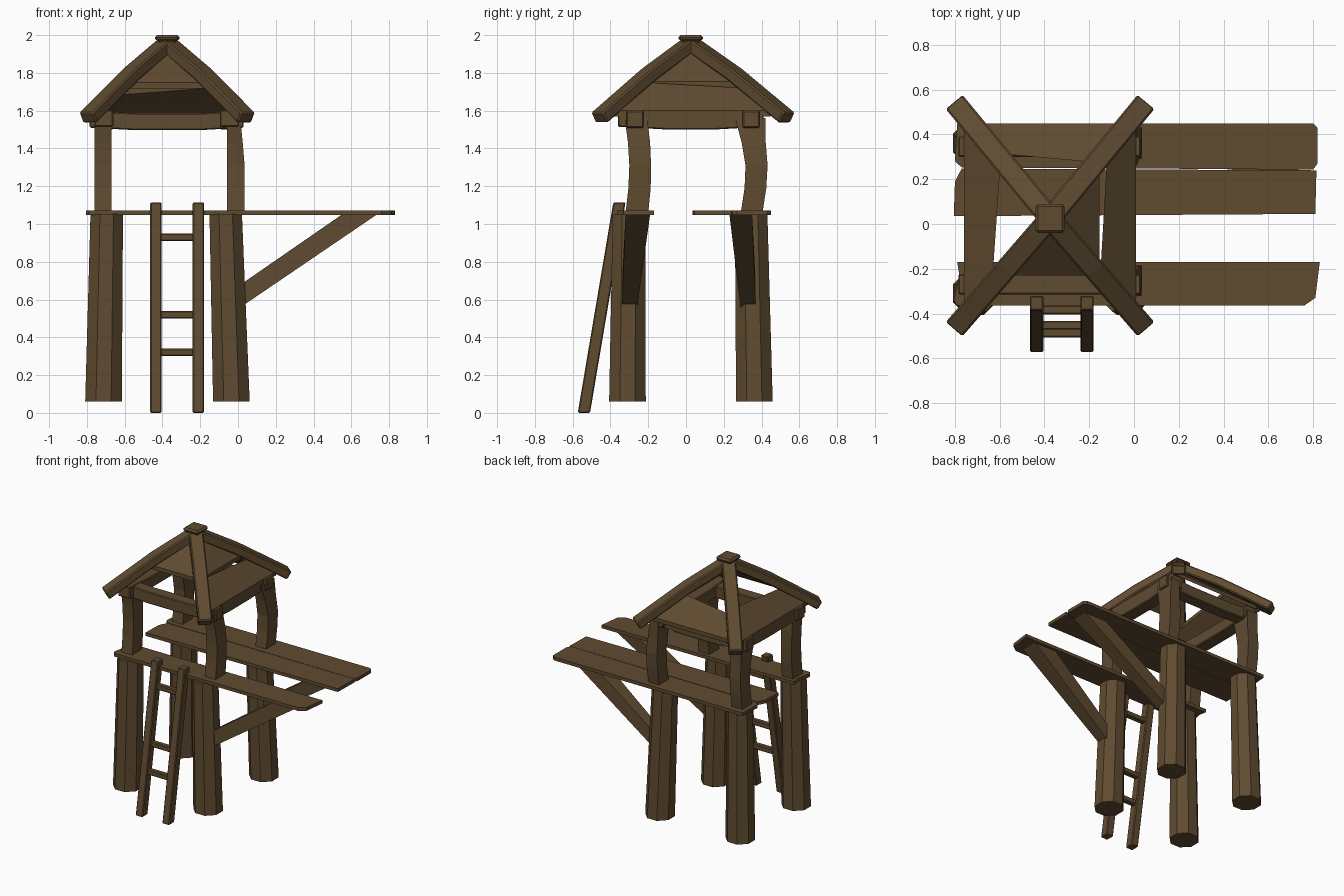
import bpy, bmesh, math
from mathutils import Vector

if "Cube" in bpy.data.objects:
    bpy.data.objects.remove(bpy.data.objects["Cube"])

wood = bpy.data.materials.new("dark brown wood")
wood.diffuse_color = (0.115, 0.07, 0.03, 1)
wood.use_nodes = True
wood.node_tree.nodes["Principled BSDF"].inputs["Base Color"].default_value = wood.diffuse_color


def loft(name, sections, bevel=0.0):
    """Skin a list of equal-length point rings and cap both ends."""
    bm = bmesh.new()
    rings = [[bm.verts.new(p) for p in s] for s in sections]
    n = len(rings[0])
    for a, b in zip(rings, rings[1:]):
        for i in range(n):
            j = (i + 1) % n
            bm.faces.new((a[i], a[j], b[j], b[i]))
    bm.faces.new(rings[0][::-1])
    bm.faces.new(rings[-1])
    bmesh.ops.recalc_face_normals(bm, faces=bm.faces)
    me = bpy.data.meshes.new(name)
    bm.to_mesh(me)
    bm.free()
    me.materials.append(wood)
    ob = bpy.data.objects.new(name, me)
    bpy.context.collection.objects.link(ob)
    if bevel:
        m = ob.modifiers.new("chamfer", "BEVEL")
        m.width, m.segments = bevel, 1
    return ob


def rect(x0, x1, y0, y1, z):
    return [(x0, y0, z), (x1, y0, z), (x1, y1, z), (x0, y1, z)]


def box(name, x0, x1, y0, y1, z0, z1, bevel=0.006):
    return loft(name, [rect(x0, x1, y0, y1, z0), rect(x0, x1, y0, y1, z1)], bevel)


def beam(name, path, w, h, bevel=0.006):
    """Rectangular beam along a path, width kept horizontal."""
    path = [Vector(p) for p in path]
    d = (path[-1] - path[0]).normalized()
    s = d.cross(Vector((0, 0, 1))).normalized()
    u = s.cross(d)
    return loft(name, [[p + s * a * w / 2 + u * b * h / 2
                        for a, b in ((-1, -1), (1, -1), (1, 1), (-1, 1))]
                       for p in path], bevel)


def slab(name, outline, z0, z1):
    return loft(name, [[(x, y, z) for x, y in outline] for z in (z0, z1)])


# Thick eight-sided legs, leaning slightly inward
def octagon(cx, cy, r, z):
    k = r / math.cos(math.pi / 8)
    return [(cx + k * math.cos(math.pi * (i + .5) / 4),
             cy + k * math.sin(math.pi * (i + .5) / 4), z) for i in range(8)]


for side, xb, xt in (("left", -.712, -.695), ("right", -.035, -.065)):
    for end, yb, yt in (("front", -.31, -.302), ("back", .362, .345)):
        loft(f"{end}_{side}_leg", [octagon(xb, yb, .097, .06),
                                   octagon(xt, yt, .086, 1.052)])

# Deck planks with worn corners
slab("front_plank", [(-.79, -.365), (.76, -.365), (.81, -.33), (.83, -.17),
                     (-.79, -.17), (-.78, -.23), (-.805, -.34)], 1.047, 1.072)
slab("middle_plank", [(-.805, .035), (.81, .045), (.815, .24), (-.77, .247),
                      (-.80, .19)], 1.047, 1.072)
slab("back_plank", [(-.77, .253), (.80, .243), (.82, .27), (.82, .43),
                    (.80, .45), (-.79, .45), (-.80, .28)], 1.047, 1.072)

# Diagonal braces under the overhanging deck
for name, yb, yt in (("front_brace", (-.34, -.26), (-.32, -.19)),
                     ("back_brace", (.29, .37), (.23, .35))):
    loft(name, [[(.0, yb[0], .55), (.0, yb[1], .55), (.0, yb[1], .67), (.0, yb[0], .67)],
                [(.735, yt[0], 1.05), (.735, yt[1], 1.05),
                 (.55, yt[1], 1.05), (.55, yt[0], 1.05)]])

# Bent upper posts carrying the roof
curves = {"front": [(1.06, -.32, -.2), (1.19, -.305, -.187), (1.31, -.30, -.185),
                    (1.43, -.307, -.19), (1.56, -.325, -.205)],
          "back": [(1.06, .29, .405), (1.19, .31, .425), (1.31, .315, .432),
                   (1.43, .295, .422), (1.56, .26, .42)]}
for end, pts in curves.items():
    loft(f"{end}_left_post", [rect(-.76, -.67, a, b, z) for z, a, b in pts])
    loft(f"{end}_right_post", [rect(-.057, x, a, b, z) for (z, a, b), x in
                               zip(pts, (.033, .034, .035, .025, .012))])

# Ring beams under the roof, sagging a little
for name, y in (("front_beam", -.27), ("back_beam", .345)):
    beam(name, [(-.785, y, 1.555), (-.55, y, 1.542), (-.2, y, 1.542), (.03, y, 1.555)], .09, .09)
for name, x in (("left_beam", -.71), ("right_beam", -.045)):
    beam(name, [(x, -.36, 1.56), (x, -.1, 1.545), (x, .15, 1.545), (x, .41, 1.56)], .1, .09)

# Hip rafters and the cap at the peak
CX, CY = -.375, .025
for end, sy in (("front", -1), ("back", 1)):
    for side, sx in (("left", -1), ("right", 1)):
        dy = .485 if sy < 0 else .51
        beam(f"{end}_{side}_rafter",
             [(CX + sx * .42 * t, CY + sy * dy * t, z)
              for t, z in ((.03, 1.945), (.45, 1.795), (1, 1.562))], .098, .065, .008)
box("peak_block", CX - .045, CX + .045, CY - .045, CY + .045, 1.89, 1.975)
box("peak_cap", CX - .065, CX + .065, CY - .065, CY + .065, 1.968, 2.0, .012)


# Roof boards between the rafters: d is the distance out from the peak
def roof_board(name, dirx, diry, d0, d1, skew=0.0):
    ratio, slope = (1.12, .93) if dirx else (.86, .84)
    def pt(d, s, dz):
        w = max(d * ratio - .01, .01)
        return (CX + dirx * d - diry * s * w, CY + diry * d + dirx * s * w,
                1.95 - slope * d + dz)
    loft(name, [[pt(d1, -1, dz), pt(d1, 1, dz), pt(d0 + skew, 1, dz), pt(d0 - skew, -1, dz)]
                for dz in (-.022, .008)])


roof_board("front_upper_roof_board", 0, -1, .03, .25, .0)
roof_board("right_upper_roof_board", 1, 0, .03, .22, .0)
roof_board("right_lower_roof_board", 1, 0, .24, .385, .015)
roof_board("left_lower_roof_board", -1, 0, .24, .385, .018)
roof_board("back_lower_roof_board", 0, 1, .27, .425, .02)

# Leaning ladder with three rungs
for name, x in (("left_ladder_rail", -.435), ("right_ladder_rail", -.21)):
    loft(name, [rect(x - .03, x + .03, -.573, -.508, 0),
                rect(x - .03, x + .03, -.385, -.32, 1.115)], .006)
for i, z in enumerate((.32, .52, .93)):
    y = -.54 + .188 * z / 1.115
    box(f"ladder_rung_{i + 1}", -.43, -.215, y - .02, y + .02, z - .02, z + .02, .006)
